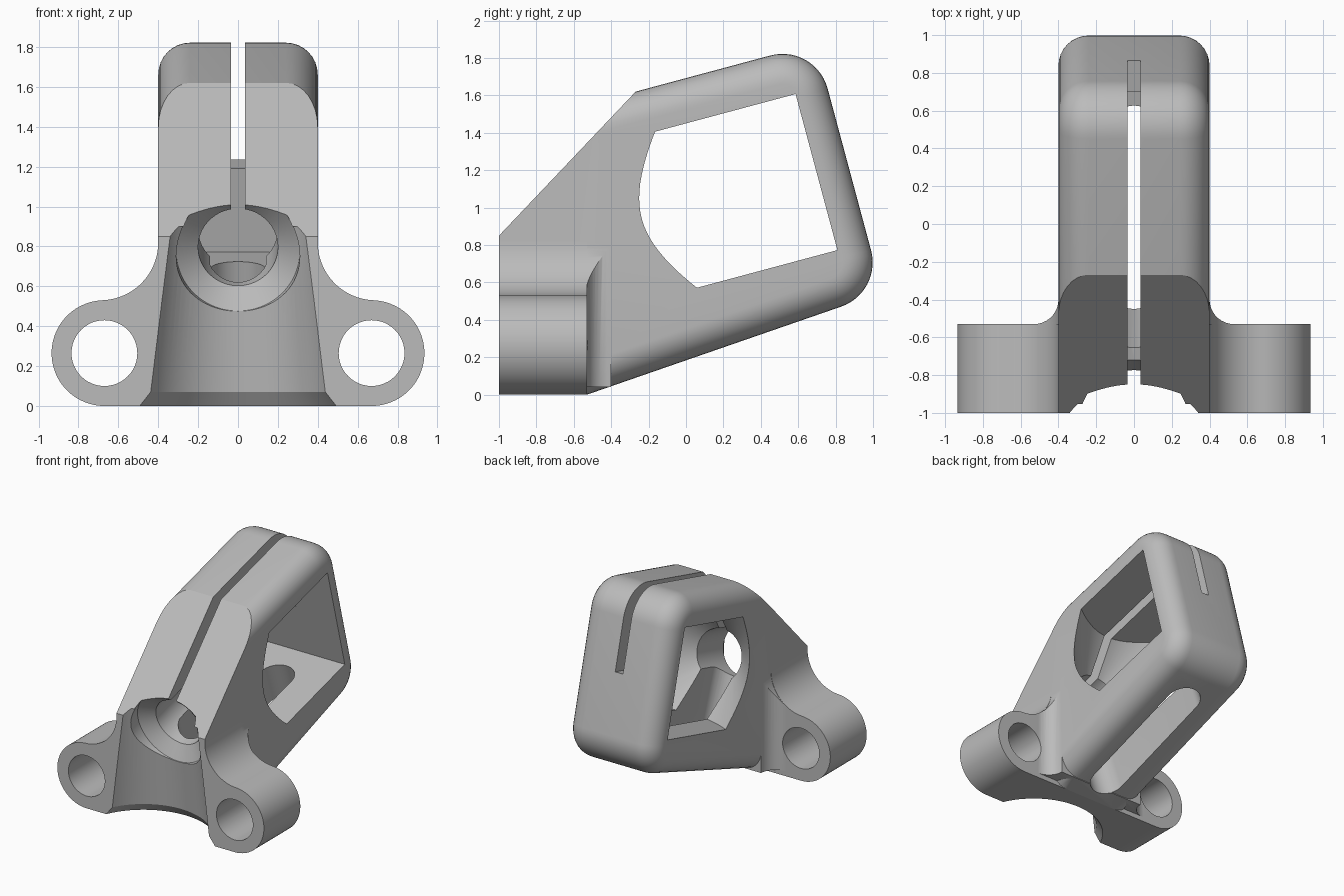
import bpy, bmesh
from math import sin, cos, pi, radians
from mathutils import Matrix, Vector

cube = bpy.data.objects.get("Cube")
if cube:
    bpy.data.objects.remove(cube, do_unlink=True)

TILT = Matrix.Rotation(radians(15), 4, 'X')     # frame of the tilted cage
AXIS = 0.969                                    # height of the bore axis in that frame

grey = bpy.data.materials.new("light grey")
grey.use_nodes = True
colour = (0.5, 0.5, 0.5, 1)
grey.diffuse_color = colour
grey.node_tree.nodes["Principled BSDF"].inputs["Base Color"].default_value = colour


def finish(name, bm, matrix=Matrix()):
    bmesh.ops.transform(bm, matrix=matrix, verts=bm.verts)
    bmesh.ops.recalc_face_normals(bm, faces=bm.faces)
    mesh = bpy.data.meshes.new(name)
    bm.to_mesh(mesh)
    bm.free()
    mesh.materials.append(grey)
    ob = bpy.data.objects.new(name, mesh)
    bpy.context.collection.objects.link(ob)
    return ob


def prism(name, points, depth, matrix=Matrix(), bevel=0):
    """Extrude a list of 3D points along depth, optionally rounding the rims."""
    bm = bmesh.new()
    face = bm.faces.new([bm.verts.new(p) for p in points])
    ext = bmesh.ops.extrude_face_region(bm, geom=[face], use_keep_orig=True)
    top = [g for g in ext["geom"] if isinstance(g, bmesh.types.BMFace)]
    moved = [g for g in ext["geom"] if isinstance(g, bmesh.types.BMVert)]
    bmesh.ops.translate(bm, vec=depth, verts=moved)
    bmesh.ops.recalc_face_normals(bm, faces=bm.faces)
    if bevel:
        rims = list(face.edges) + [e for f in top for e in f.edges]
        bmesh.ops.bevel(bm, geom=rims, offset=bevel, segments=8, profile=0.5,
                        affect='EDGES', clamp_overlap=True)
    return finish(name, bm, matrix)


def box(name, lo, hi, matrix=Matrix()):
    (a, b, c), (d, e, f) = lo, hi
    return prism(name, [(a, b, c), (d, b, c), (d, e, c), (a, e, c)], (0, 0, f - c), matrix)


def arc(cx, cy, r, start, end, n=20):
    return [(cx + r * cos(radians(start + (end - start) * i / n)),
             cy + r * sin(radians(start + (end - start) * i / n))) for i in range(n + 1)]


def lathe(name, profile, matrix, n=72):
    """Closed solid of revolution about the y axis from (position, radius) pairs."""
    bm = bmesh.new()
    rings = [[bm.verts.new((r * cos(2 * pi * i / n), u, r * sin(2 * pi * i / n)))
              for i in range(n)] for u, r in profile]
    for a, b in zip(rings, rings[1:]):
        for i in range(n):
            j = (i + 1) % n
            bm.faces.new((a[i], a[j], b[j], b[i]))
    bm.faces.new(rings[0])
    bm.faces.new(rings[-1])
    return finish(name, bm, matrix)


def combine(target, other, operation):
    mod = target.modifiers.new("cut", 'BOOLEAN')
    mod.operation = operation
    mod.solver = 'EXACT'
    mod.object = other
    bpy.context.view_layer.objects.active = target
    bpy.ops.object.modifier_apply(modifier=mod.name)
    bpy.data.objects.remove(other, do_unlink=True)


def mirrored(half):
    return half + [(-x, z) for x, z in reversed(half)]


# Cage block: side outline with rounded rear corners and rounded rims
side = [(-1.3, 0), (-0.53, 0)]
side += arc(0.748, 0.707, 0.25, -71, 15, 14)
upper = TILT @ Vector((0, 0.905, 1.385))
side += arc(upper.y, upper.z, 0.25, 15, 105, 14)
side += [(-1.3, 1.344)]
body = prism("bracket_body", [(-0.4, y, z) for y, z in side], (0.8, 0, 0), bevel=0.16)

# Mounting flange with two round ears and concave shoulders
ear = [(0.67, 0)] + arc(0.67, 0.265, 0.265, -90, 85, 32)[1:]
shoulder = arc(0.69, 0.82, 0.29, 268, 180)
flange = prism("flange", [(x, -1.1, z) for x, z in mirrored(ear + shoulder)], (0, 0.57, 0))
combine(body, flange, 'UNION')

# Curved blends behind the flange
strip = [(0.53, 0.04)] + arc(0.69, 0.82, 0.292, 237, 180)
blend = prism("blend", [(x, -0.6, z) for x, z in mirrored(strip)], (0, 0.2, 0))
for s in (-1, 1):
    ring = [(x, y, -0.2) for x, y in arc(s * 0.53, -0.4, 0.13, 0, 350, 35)]
    combine(blend, prism("blend_cutter", ring, (0, 0, 1.4)), 'DIFFERENCE')
combine(body, blend, 'UNION')

# Trim to the flat front and the sloped front face
trim = [(-1, -0.2), (-1, 0.85), (0.3, 2.22), (2, 2.22), (2, -0.2)]
combine(body, prism("trim", [(-2, y, z) for y, z in trim], (4, 0, 0)), 'INTERSECT')

# Bore, conical chamber and side windows
bore = [(-1.4, 0.31), (-0.62, 0.31), (-0.54, 0.2), (-0.185, 0.2), (0.6, 0.985), (1.3, 0.985)]
chamber = lathe("chamber", bore, TILT @ Matrix.Translation((0, 0, AXIS)))
limits = box("limits", (-0.6, -1.6, AXIS - 0.432), (0.6, 0.982, AXIS + 0.432), TILT)
combine(chamber, limits, 'INTERSECT')
combine(body, chamber, 'DIFFERENCE')

# Flared recess in the lower front
recess = [(-0.05, 0.59), (0, 0.54), (0.07, 0.49), (0.9, 0.4)]
upright = Matrix.Translation((0, -1.22, 0)) @ Matrix.Rotation(pi / 2, 4, 'X')
combine(body, lathe("recess", recess, upright, 96), 'DIFFERENCE')

# Narrow slit through the top, rear and front
combine(body, box("slit", (-0.035, -1.6, AXIS), (0.035, 1.5, 2.2), TILT), 'DIFFERENCE')

# Long rounded slot in the underside
slope = Matrix.Translation((0, -0.53, 0)) @ Matrix.Rotation(radians(19.1), 4, 'X')
slot = arc(0, 1.19, 0.14, 0, 180) + arc(0, 0.225, 0.14, 180, 360)
slot_cutter = prism("slot", [(x, y, -0.2) for x, y in slot], (0, 0, 0.9), slope)
combine(body, slot_cutter, 'DIFFERENCE')

# Bolt holes in the ears
for s in (-1, 1):
    place = Matrix.Translation((s * 0.67, 0, 0.265))
    combine(body, lathe("bolt_hole", [(-1.3, 0.165), (-0.45, 0.165)], place, 48), 'DIFFERENCE')

# Smooth curved surfaces, keep edges sharp
bpy.ops.object.select_all(action='DESELECT')
body.select_set(True)
bpy.context.view_layer.objects.active = body
bpy.ops.object.shade_smooth_by_angle(angle=radians(25))
